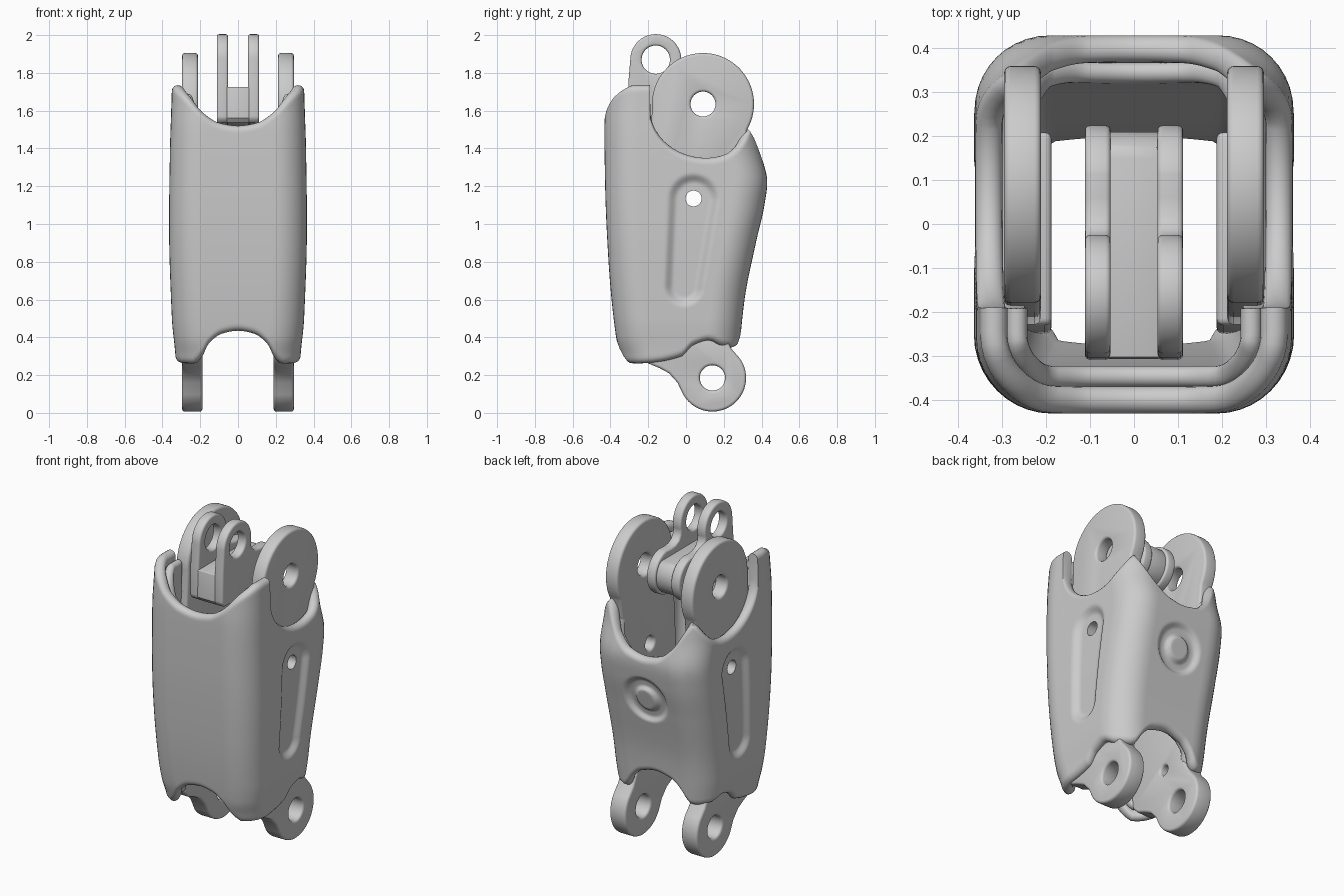
import bpy, bmesh
from math import sin, cos, pi, radians, sqrt, hypot

if "Cube" in bpy.data.objects:
    bpy.data.objects.remove(bpy.data.objects["Cube"])


def curve(tab, x):
    """Smooth interpolation through (x, value) pairs."""
    if x <= tab[0][0]:
        return tab[0][1]
    if x >= tab[-1][0]:
        return tab[-1][1]
    i = next(k for k in range(len(tab) - 1) if x <= tab[k + 1][0])

    def slope(k):
        if k in (0, len(tab) - 1):
            return 0
        d0 = (tab[k][1] - tab[k-1][1]) / (tab[k][0] - tab[k-1][0])
        d1 = (tab[k+1][1] - tab[k][1]) / (tab[k+1][0] - tab[k][0])
        return 2 * d0 * d1 / (d0 + d1) if d0 * d1 > 0 else 0
    (x0, a), (x1, b) = tab[i], tab[i + 1]
    h = x1 - x0
    t = (x - x0) / h
    return (a * (1 + 2*t) * (1-t)**2 + b * t*t * (3 - 2*t)
            + h * (slope(i) * t * (1-t)**2 - slope(i + 1) * t*t * (1-t)))


def smooth(a, b, x):
    t = min(1, max(0, (x - a) / (b - a)))
    return t * t * (3 - 2 * t)


# Shell outline by height: half width, front y, back y
WIDTH = [(.26, .33), (.5, .35), (1.0, .365), (1.4, .36), (1.75, .35)]
FRONT = [(.26, -.335), (.4, -.37), (.8, -.41), (1.2, -.428), (1.5, -.432), (1.75, -.42)]
BACK = [(.3, .28), (.36, .285), (.6, .31), (.9, .37), (1.1, .415), (1.22, .43), (1.4, .39), (1.52, .375)]
# Rim heights along the front, side and back
TOP_F = [(0, 1.52), (.1, 1.535), (.2, 1.595), (.28, 1.67), (.335, 1.715), (.358, 1.735)]
TOP_B = [(0, 1.25), (.1, 1.27), (.18, 1.34), (.24, 1.43), (.29, 1.505), (.33, 1.53)]
LOW_F = [(0, .435), (.08, .42), (.15, .37), (.2, .3), (.25, .262)]
LOW_S = [(-.3, .262), (-.2, .267), (-.03, .3), (.04, .36), (.12, .385), (.2, .355), (.28, .345)]
LOW_B = [(0, .5), (.1, .475), (.17, .41), (.22, .35), (.26, .345)]
R = .17

# Columns of the half outline: (piece, fraction), front centre to back centre
HALF = [(p, k / n) for p, n in enumerate((12, 10, 46, 10, 16)) for k in range(n)] + [(4, 1)]


def outline(col, z, off=0):
    p, f = col
    w, yf, yb = curve(WIDTH, z), curve(FRONT, z), curve(BACK, z)
    c, r = w - R, R - off
    a = f * pi / 2
    return ((f * c, yf + off),
            (c + r * sin(a), yf + R - r * cos(a)),
            (w - off, yf + R + f * (yb - yf - 2 * R)),
            (c + r * cos(a), yb - R + r * sin(a)),
            ((1 - f) * c, yb - off))[p]


def top(col):
    x, y = outline(col, 1.45)
    h = curve(TOP_F if y < 0 else TOP_B, x)
    d = .285**2 - (y - .09)**2
    return min(h, 1.635 - sqrt(d)) if d > 0 and col[0] in (2, 3) else h


def low(col):
    x, y = outline(col, .35)
    return max(curve(LOW_S, y), curve(LOW_F if y < .1 else LOW_B, x))


def dent(col, x, y, z):
    """Depth of the side channel and the round back groove."""
    if col[0] in (1, 2, 3):
        t = min(1, max(0, (1.13 - z) / .46))
        d = hypot(y - .04 + .05 * t, z - 1.13 + .46 * t) - (.12 - .03 * t)
        return .028 * smooth(.02, -.035, d)
    if col[0] == 4:
        r = hypot(x, z - .98)
        return .022 * (smooth(.15, .115, r) - smooth(.085, .06, r))
    return 0


def finish(ob, angle=35):
    bpy.ops.object.select_all(action='DESELECT')
    ob.select_set(True)
    bpy.context.view_layer.objects.active = ob
    for m in list(ob.modifiers):
        bpy.ops.object.modifier_apply(modifier=m.name)
    bpy.ops.object.shade_smooth_by_angle(angle=radians(angle))


def make(name, bm):
    bmesh.ops.recalc_face_normals(bm, faces=bm.faces)
    me = bpy.data.meshes.new(name)
    bm.to_mesh(me)
    bm.free()
    ob = bpy.data.objects.new(name, me)
    bpy.context.collection.objects.link(ob)
    return ob


def drill(ob, y, z, r):
    """Cut a hole along x right through an object."""
    bpy.ops.mesh.primitive_cylinder_add(vertices=40, radius=r, depth=2, location=(0, y, z), rotation=(0, pi / 2, 0))
    cut = bpy.context.object
    cut.hide_render = True
    m = ob.modifiers.new('hole', 'BOOLEAN')
    m.operation, m.object, m.solver = 'DIFFERENCE', cut, 'EXACT'
    bpy.context.view_layer.objects.active = ob
    bpy.ops.object.modifier_apply(modifier=m.name)
    bpy.data.objects.remove(cut)


def tube(name, o0, o1, drop, rows, dented):
    """Hollow wall between two offsets with rounded rims."""
    bm = bmesh.new()
    cols = [(c, 1) for c in HALF] + [(c, -1) for c in HALF[-2:0:-1]]
    h = (o1 - o0) / 2
    rings = []
    for c, side in cols:
        zt, zb = top(c) - drop - h, low(c) + drop + h
        prof = [(o0, zb + (zt - zb) * k / rows) for k in range(rows + 1)]
        prof += [(o0 + h - h * cos(pi * k / 8), zt + h * sin(pi * k / 8)) for k in range(1, 8)]
        prof += [(o1, zt + (zb - zt) * k / 24) for k in range(25)]
        prof += [(o0 + h + h * cos(pi * k / 8), zb - h * sin(pi * k / 8)) for k in range(1, 8)]
        ring = []
        for k, (o, z) in enumerate(prof):
            x, y = outline(c, z, o)
            if dented and k <= rows:
                x, y = outline(c, z, o + dent(c, x, y, z))
            ring.append(bm.verts.new((side * x, y, z)))
        rings.append(ring)
    n = len(rings[0])
    for a, b in zip(rings, rings[1:] + rings[:1]):
        for k in range(n):
            bm.faces.new((a[k], b[k], b[(k + 1) % n], a[(k + 1) % n]))
    ob = make(name, bm)
    drill(ob, .04, 1.135, .042)
    finish(ob, 50)


def arc(y, z, r, a0, a1, n=40):
    return [(y + r * cos(radians(a0 + (a1 - a0) * k / n)),
             z + r * sin(radians(a0 + (a1 - a0) * k / n))) for k in range(n + 1)]


def plate(name, pts, x0, x1, holes=(), bevel=.015, mirror=True):
    """Extrude a y-z profile along x, drill, bevel and mirror it."""
    bm = bmesh.new()
    f = bm.faces.new([bm.verts.new((x0, y, z)) for y, z in pts])
    g = bmesh.ops.extrude_face_region(bm, geom=[f])['geom']
    bmesh.ops.translate(bm, verts=[v for v in g if isinstance(v, bmesh.types.BMVert)], vec=(x1 - x0, 0, 0))
    ob = make(name, bm)
    for hole in holes:
        drill(ob, *hole)
    m = ob.modifiers.new('bevel', 'BEVEL')
    m.width, m.segments, m.limit_method, m.angle_limit = bevel, 3, 'ANGLE', radians(40)
    if mirror:
        ob.modifiers.new('mirror', 'MIRROR')
    finish(ob)


# Outer shell and inner liner
tube('outer_shell', 0, .062, 0, 90, True)
tube('inner_liner', .06, .108, .045, 24, False)

# Side plates: upper hinge discs and lower hinge lugs
plate('upper_side_plate', arc(.09, 1.635, .27, -30, 185, 56)
      + [(-.2, 1.3), (-.23, .8), (.21, .8), (.27, 1.1), (.31, 1.35)],
      .212, .296, [(.09, 1.635, .066), (.04, 1.135, .042)])
plate('lower_side_plate', [(-.23, .8), (-.25, .4), (-.24, .3), (-.2, .262), (-.14, .237), (-.09, .21), (-.045, .16)]
      + arc(.14, .185, .178, 210, 395) + [(.24, .34), (.2, .42), (.195, .6), (.21, .8)],
      .188, .296, [(.14, .185, .067), (.03, .43, .03)])

# Centre clevis: two prongs joined by a lower web
plate('clevis_prong', arc(.09, 1.635, .135, -100, 80, 30)
      + [(.06, 1.765), (.02, 1.77), (-.01, 1.785), (-.025, 1.81)]
      + arc(-.16, 1.87, .135, -15, 180)
      + [(-.305, 1.75), (-.31, 1.56), (-.29, 1.535), (-.1, 1.525)],
      .053, .112, [(.09, 1.635, .066), (-.16, 1.87, .075)], .012)
plate('clevis_web', arc(.09, 1.635, .12, -100, 45, 24)
      + [(.15, 1.725), (-.305, 1.725), (-.308, 1.56), (-.29, 1.536), (-.1, 1.526)],
      -.06, .06, [(.09, 1.635, .066)], .005, False)
